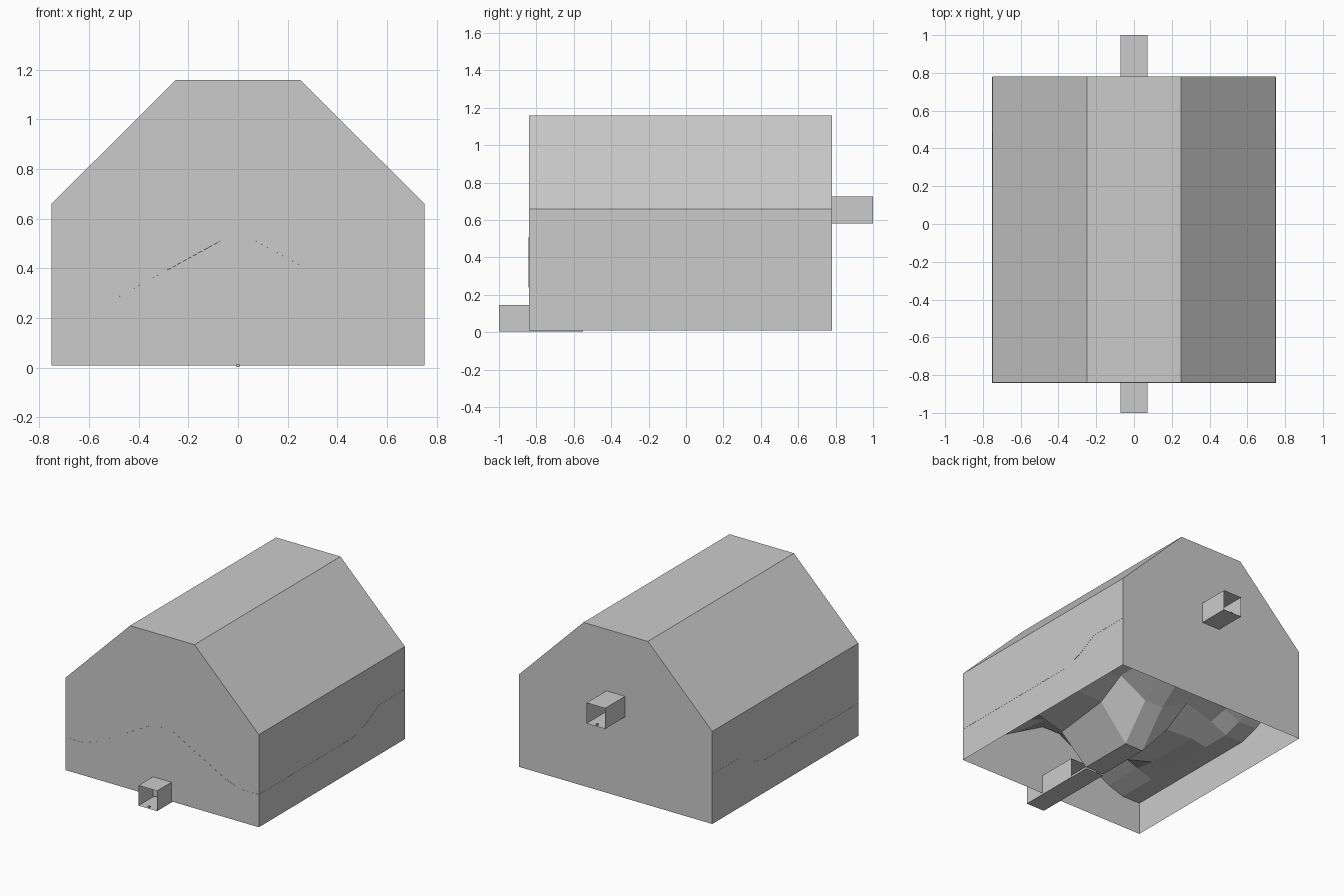
import bpy

if "Cube" in bpy.data.objects:
    bpy.data.objects.remove(bpy.data.objects["Cube"])

W, T = 0.75, 0.072           # half width of hall, half width of passages
YF, YB, Z0, Z1 = -0.84, 0.78, 0.01, 1.158


def make(name, polys):
    """Build one flat-faced object from a list of polygons."""
    verts, faces = [], []
    for p in polys:
        faces.append(list(range(len(verts), len(verts) + len(p))))
        verts += p
    me = bpy.data.meshes.new(name)
    me.from_pydata(verts, [], faces)
    me.validate()
    ob = bpy.data.objects.new(name, me)
    bpy.context.collection.objects.link(ob)
    return ob


def sweep(profile, ya, yb):
    """Strips joining consecutive (x, z) points between two depths."""
    return [[(a[0], ya, a[1]), (b[0], ya, b[1]), (b[0], yb, b[1]), (a[0], yb, a[1])]
            for a, b in zip(profile, profile[1:])]


def passage(name, ya, yb, lo, hi):
    """Open-ended square tube."""
    make(name, sweep([(-T, lo), (T, lo), (T, hi), (-T, hi), (-T, lo)], ya, yb))


# hall walls and roof, open underneath
gable = [(W, Z0), (W, 0.66), (0.25, Z1), (-0.25, Z1), (-W, 0.66), (-W, Z0)]
make("side_walls_and_roof", sweep(gable, YF, YB))
make("front_wall", [[(x, YF, z) for x, z in reversed(gable)]])
make("back_wall", [[(x, YB, z) for x, z in gable]])

# entry and exit passages
passage("front_passage", -1, -0.55, 0.003, 0.145)
passage("back_passage", YB, 1, 0.58, 0.725)
make("passage_floor", sweep([(-T, 0.003), (T, 0.003)], -0.55, -0.4))

# uneven ground inside: bank over the entry, hollow in the middle, raised back
half = [0.751, 0.61, 0.49, 0.28, T]
xs = [-x for x in half] + half[::-1]
# depth, then heights at the edge, foot, shoulder and middle
rows = [(-0.841, 0.24, 0.28, 0.396, 0.51), (-0.55, 0.24, 0.28, 0.36, 0.3),
        (-0.4, 0.24, 0.26, 0.2, 0.012), (0.0, 0.24, 0.26, 0.25, 0.012),
        (0.2, 0.24, 0.3, 0.36, 0.25), (0.34, 0.28, 0.33, 0.36, 0.36),
        (0.49, 0.36, 0.36, 0.36, 0.36), (0.779, 0.36, 0.36, 0.38, 0.42)]


def ground_point(i, j):
    y, edge, foot, shoulder, top = rows[j]
    side = [edge, edge, foot, shoulder, top]
    return (xs[i], y, (side + side[::-1])[i])


make("ground", [[ground_point(i, j), ground_point(i + 1, j),
                 ground_point(i + 1, j + 1), ground_point(i, j + 1)]
                for j in range(len(rows) - 1) for i in range(len(xs) - 1)])

# tiny markers on the passage floors
for name, y, z in (("front_marker", -0.985, 0.01), ("back_marker", 0.985, 0.587)):
    bpy.ops.mesh.primitive_cube_add(size=0.012, location=(0, y, z))
    bpy.context.object.name = name
